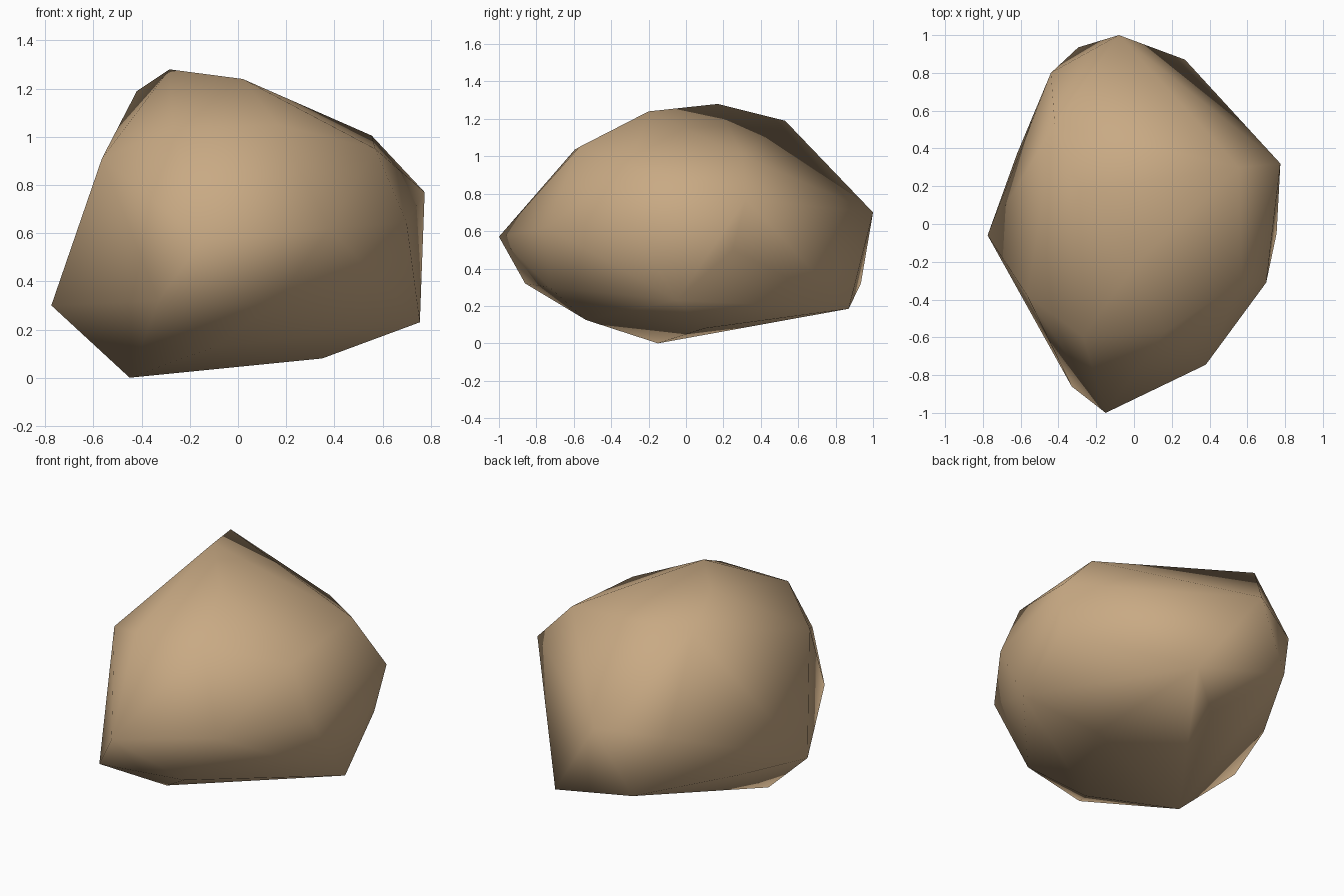
import bpy, bmesh

# Corner points of the boulder; its skin is their convex hull
corners = [
    # underside
    (-0.45, -0.15, 0.0), (0.35, 0.10, 0.08), (-0.105, -0.535, 0.125),
    (-0.06, 0.595, 0.137), (0.27, 0.87, 0.185),
    # waist
    (0.755, -0.05, 0.23), (-0.775, -0.06, 0.30), (0.15, -0.73, 0.30),
    (-0.33, -0.86, 0.32), (-0.62, 0.37, 0.32), (-0.295, 0.935, 0.32),
    (0.74, 0.25, 0.50), (-0.15, -1.0, 0.57), (0.38, -0.745, 0.62),
    (0.70, -0.31, 0.645), (-0.44, 0.80, 0.66), (-0.08, 1.0, 0.70),
    (0.775, 0.32, 0.77),
    # crown
    (-0.565, -0.38, 0.91), (0.57, -0.30, 0.95), (0.555, 0.30, 1.005),
    (-0.27, -0.595, 1.035), (0.165, -0.57, 1.05), (-0.42, 0.53, 1.19),
    (0.02, -0.20, 1.24), (-0.285, 0.17, 1.28),
]

bm = bmesh.new()
for p in corners:
    bm.verts.new(p)
hull = bmesh.ops.convex_hull(bm, input=bm.verts[:])
loose = {g for g in hull["geom_interior"] + hull["geom_unused"]
         if isinstance(g, bmesh.types.BMVert)}
bmesh.ops.delete(bm, geom=list(loose), context='VERTS')
bmesh.ops.recalc_face_normals(bm, faces=bm.faces[:])
for f in bm.faces:
    f.smooth = True

mesh = bpy.data.meshes.new("boulder")
bm.to_mesh(mesh)
bm.free()

# Single sandstone colour
stone = bpy.data.materials.new("tan stone")
stone.diffuse_color = (0.58, 0.40, 0.23, 1.0)
mesh.materials.append(stone)

boulder = bpy.data.objects.new("boulder", mesh)
bpy.context.collection.objects.link(boulder)
